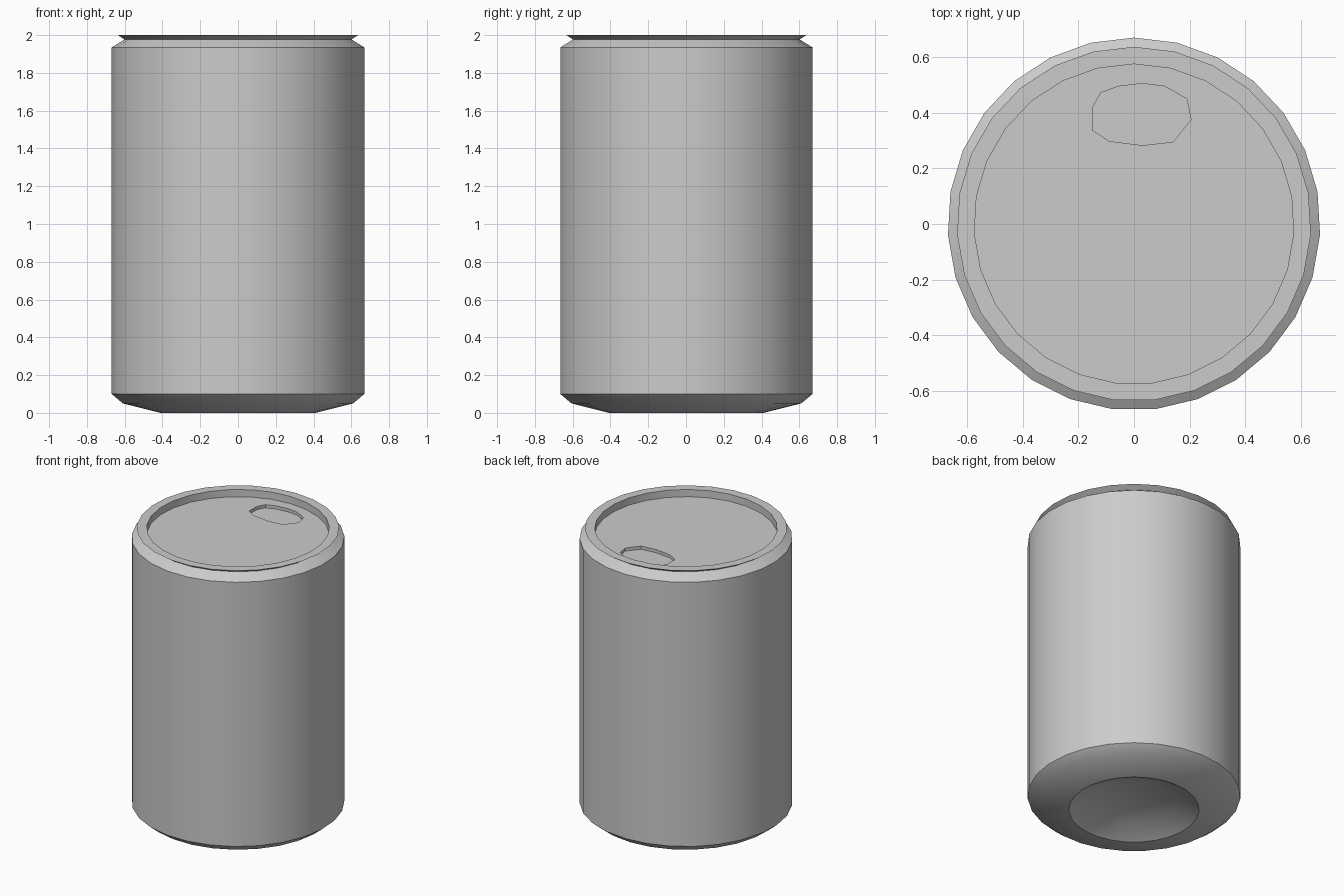
import bpy, bmesh
from math import sin, cos, pi, radians

if "Cube" in bpy.data.objects:
    bpy.data.objects.remove(bpy.data.objects["Cube"])

SIDES = 27
LID_R, LID_Z = 0.575, 1.95


def ring(bm, r, z):
    # counter-clockwise ring with its first vertex at the back (+y)
    return [bm.verts.new((r * cos(pi / 2 + 2 * pi * i / SIDES),
                          r * sin(pi / 2 + 2 * pi * i / SIDES), z))
            for i in range(SIDES)]


def bridge(bm, a, b):
    n = len(a)
    for i in range(n):
        j = (i + 1) % n
        bm.faces.new((a[i], a[j], b[j], b[i]))


def finish(bm, name, angle=35):
    mesh = bpy.data.meshes.new(name)
    bm.to_mesh(mesh)
    bm.free()
    obj = bpy.data.objects.new(name, mesh)
    bpy.context.collection.objects.link(obj)
    bpy.ops.object.select_all(action='DESELECT')
    obj.select_set(True)
    bpy.context.view_layer.objects.active = obj
    bpy.ops.object.shade_smooth_by_angle(angle=radians(angle))
    return obj


# Can body: domed base, foot, wall, neck, rim and inner rim wall
profile = [(0.25, 0.076), (0.41, 0), (0.61, 0.05), (0.67, 0.1), (0.67, 1.935),
           (0.602, 1.977), (0.637, 2.0), (LID_R, 2.0), (LID_R, LID_Z)]
bm = bmesh.new()
rings = [ring(bm, r, z) for r, z in profile]
for lower, upper in zip(rings, rings[1:]):
    bridge(bm, lower, upper)
centre = bm.verts.new((0, 0, 0.09))
for i in range(SIDES):
    bm.faces.new((centre, rings[0][(i + 1) % SIDES], rings[0][i]))
finish(bm, "can_body")

# Lid with a sunken drinking opening
opening = [(-0.12, 0.472), (-0.148, 0.42), (-0.15, 0.338), (-0.09, 0.298),
           (0.03, 0.283), (0.14, 0.295), (0.205, 0.375), (0.19, 0.45),
           (0.11, 0.495), (0.03, 0.505), (-0.055, 0.495)]
bm = bmesh.new()
outer = ring(bm, LID_R, LID_Z)
inner = [bm.verts.new((x, y, LID_Z)) for x, y in opening]
edges = [bm.edges.new((loop[i - 1], loop[i]))
         for loop in (outer, inner) for i in range(len(loop))]
bmesh.ops.triangle_fill(bm, use_beauty=True, edges=edges, normal=(0, 0, 1))
for f in bm.faces:
    f.normal_update()
    if f.normal.z < 0:
        f.normal_flip()
floor = [bm.verts.new((x, y, LID_Z - 0.022)) for x, y in opening]
bridge(bm, inner, floor)
bm.faces.new(floor)
finish(bm, "lid")
